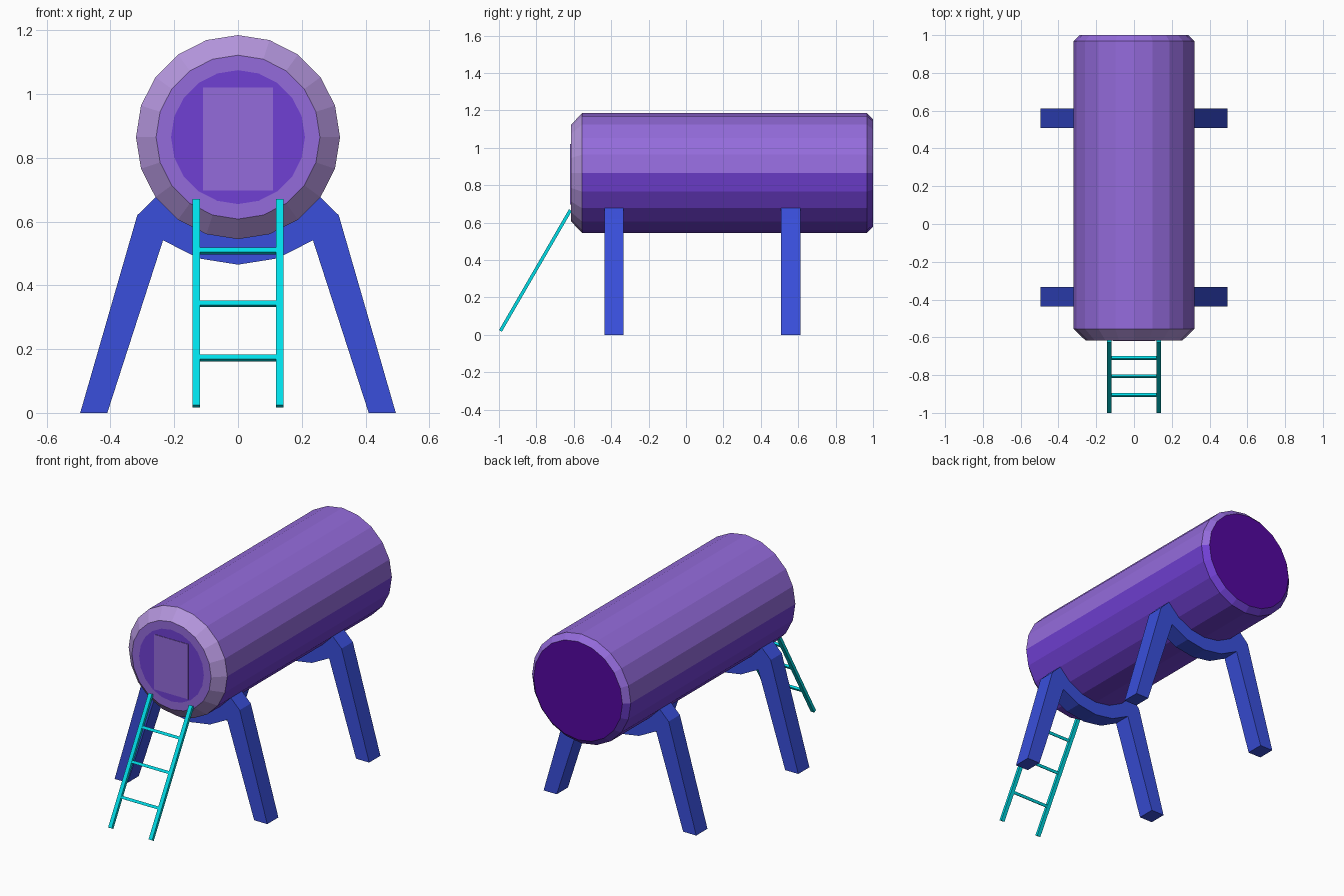
import bpy, bmesh, math
from mathutils import Vector

if "Cube" in bpy.data.objects:
    bpy.data.objects.remove(bpy.data.objects["Cube"])


def material(name, rgb):
    m = bpy.data.materials.new(name)
    lin = [c / 12.92 if c <= 0.04045 else ((c + 0.055) / 1.055) ** 2.4 for c in rgb]
    m.diffuse_color = (*lin, 1)
    m.use_nodes = True
    m.node_tree.nodes["Principled BSDF"].inputs["Base Color"].default_value = m.diffuse_color
    return m


light = material("light purple", (0.58, 0.42, 0.86))
dark = material("violet", (0.44, 0.25, 0.83))
lavender = material("lavender", (0.71, 0.59, 0.87))
indigo = material("indigo", (0.33, 0.03, 0.63))
blue = material("blue", (0.225, 0.31, 0.86))
cyan = material("turquoise", (0.0, 0.87, 0.91))

CZ, R, SIDES = 0.865, 0.32, 20


def finish(bm, name, mats):
    bmesh.ops.recalc_face_normals(bm, faces=bm.faces)
    mesh = bpy.data.meshes.new(name)
    bm.to_mesh(mesh)
    bm.free()
    for m in mats:
        mesh.materials.append(m)
    ob = bpy.data.objects.new(name, mesh)
    bpy.context.collection.objects.link(ob)
    return ob


def bar(name, a, b, wide, thick, mat, up):
    """Square bar from a to b; 'up' gives the direction of its thickness."""
    a, b = Vector(a), Vector(b)
    d = (b - a).normalized()
    t = Vector(up).normalized()
    s = d.cross(t)
    bm = bmesh.new()
    rings = [[bm.verts.new(p + s * i * wide / 2 + t * j * thick / 2)
              for i, j in ((-1, -1), (1, -1), (1, 1), (-1, 1))] for p in (a, b)]
    for k in range(4):
        n = (k + 1) % 4
        bm.faces.new((rings[0][k], rings[0][n], rings[1][n], rings[1][k]))
    bm.faces.new(rings[0])
    bm.faces.new(rings[1])
    return finish(bm, name, [mat])


# Drum: lathed profile along y, with coloured bands and caps
profile = [(-0.616, 0.21), (-0.616, 0.257), (-0.556, R), (0.968, R), (1.0, 0.288)]
bm = bmesh.new()
rings = []
for y, r in profile:
    angles = [2 * math.pi * k / SIDES for k in range(SIDES)]
    rings.append([bm.verts.new((r * math.sin(a), y, CZ + r * math.cos(a))) for a in angles])
for i in range(len(rings) - 1):
    for k in range(SIDES):
        n = (k + 1) % SIDES
        f = bm.faces.new((rings[i][k], rings[i][n], rings[i + 1][n], rings[i + 1][k]))
        upper = f.calc_center_median().z > CZ
        f.material_index = 0 if i == 0 else 2 if i == 1 else (0 if upper else 1)
bm.faces.new(rings[0]).material_index = 1
bm.faces.new(rings[-1]).material_index = 3
finish(bm, "drum", [light, dark, lavender, indigo])

# Door plate on the front cap
bar("door", (0, -0.617, 0.698), (0, -0.617, 1.02), 0.22, 0.004, light, (0, 1, 0))


# Cradle legs: extruded half outline, mirrored
def arc(r, degrees):
    return [(r * math.sin(math.radians(d)), CZ - r * math.cos(math.radians(d))) for d in degrees]


half = ([(0.495, 0), (0.316, 0.62)] + arc(R - 0.001, (54, 36, 18, 0)))
lower = arc(0.40, (0, 18, 36)) + [(0.41, 0)]
outline = (half + [(-x, z) for x, z in reversed(half[:-1])]
           + [(-x, z) for x, z in reversed(lower)] + lower[1:])
for name, y0, y1 in (("front_cradle_legs", -0.436, -0.333), ("back_cradle_legs", 0.508, 0.612)):
    bm = bmesh.new()
    face = bm.faces.new([bm.verts.new((x, y0, z)) for x, z in outline])
    ext = bmesh.ops.extrude_face_region(bm, geom=[face], use_keep_orig=True)
    verts = [v for v in ext["geom"] if isinstance(v, bmesh.types.BMVert)]
    bmesh.ops.translate(bm, verts=verts, vec=(0, y1 - y0, 0))
    finish(bm, name, [blue])

# Ladder: two leaning rails and three rungs
foot, top = Vector((0, -0.992, 0.021)), Vector((0, -0.618, 0.667))
lean = (top - foot).normalized()
normal = Vector((0, -lean.z, lean.y))
for side, x in (("left", -0.131), ("right", 0.131)):
    off = Vector((x, 0, 0))
    bar(side + "_ladder_rail", foot + off, top + off, 0.023, 0.018, cyan, normal)
for i, z in enumerate((0.172, 0.342, 0.508)):
    p = foot + lean * ((z - foot.z) / lean.z)
    off = Vector((0.122, 0, 0))
    bar("ladder_rung_%d" % (i + 1), p - off, p + off, 0.016, 0.014, cyan, normal)
